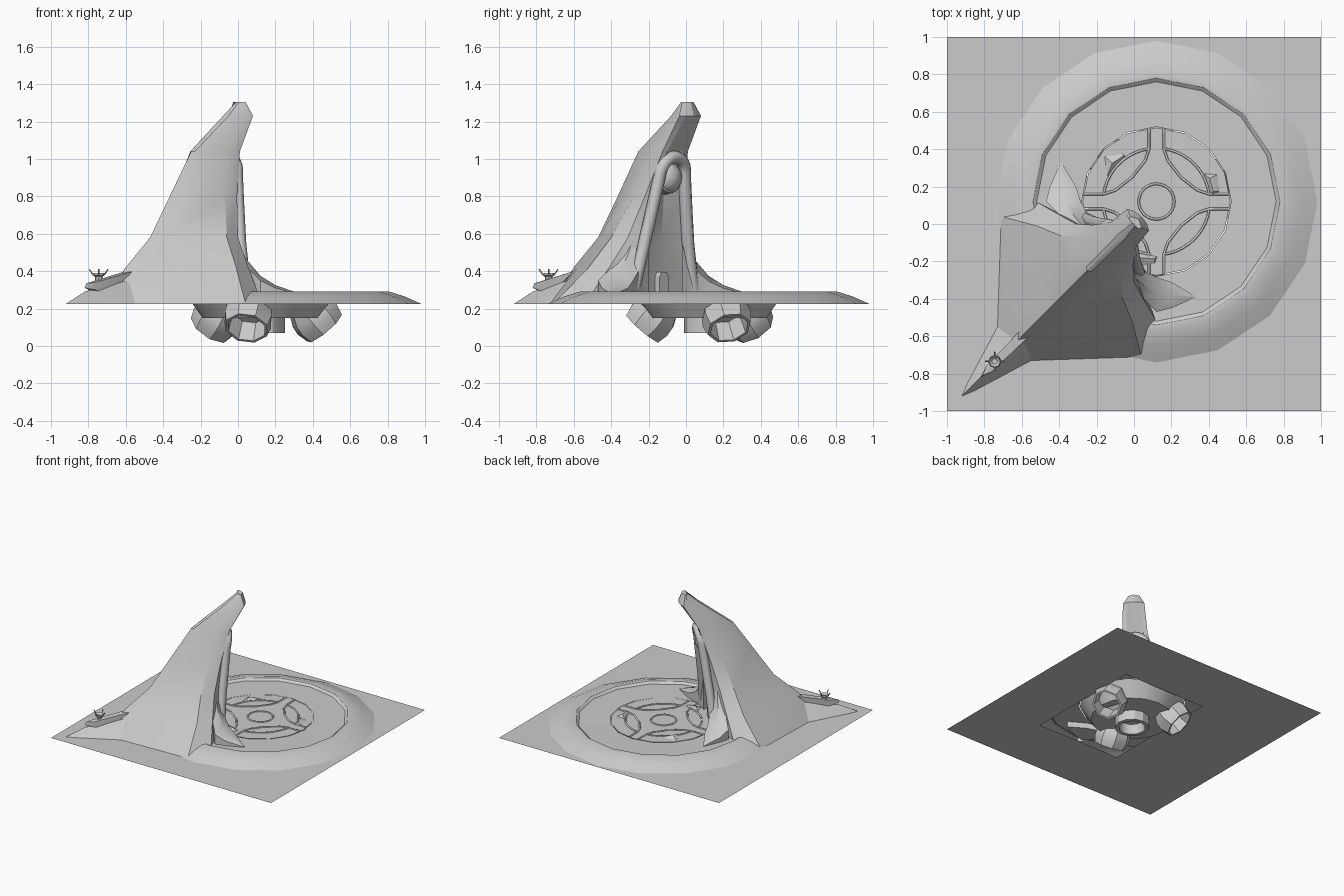
import bpy, bmesh, math
from mathutils import Vector

if "Cube" in bpy.data.objects:
    bpy.data.objects.remove(bpy.data.objects["Cube"])

C = 0.12          # dais centre on both axes
R2 = math.sqrt(0.5)


def finish(name, bm, angle=30):
    bmesh.ops.recalc_face_normals(bm, faces=bm.faces)
    me = bpy.data.meshes.new(name)
    bm.to_mesh(me)
    bm.free()
    ob = bpy.data.objects.new(name, me)
    bpy.context.collection.objects.link(ob)
    bpy.ops.object.select_all(action='DESELECT')
    bpy.context.view_layer.objects.active = ob
    ob.select_set(True)
    bpy.ops.object.shade_smooth_by_angle(angle=math.radians(angle))
    return ob


def loft(name, rings, closed=True, cap_start=False, cap_end=False, angle=30):
    bm = bmesh.new()
    vs = [[bm.verts.new(p) for p in r] for r in rings]
    n = len(rings[0])
    for a, b in zip(vs, vs[1:]):
        for i in range(n if closed else n - 1):
            j = (i + 1) % n
            bm.faces.new((a[i], a[j], b[j], b[i]))
    if cap_start:
        bm.faces.new(vs[0])
    if cap_end:
        bm.faces.new(vs[-1])
    return finish(name, bm, angle)


def lathe(name, profile, sides, origin, axis=(0, 0, 1), **kw):
    q = Vector((0, 0, 1)).rotation_difference(Vector(axis))
    ring = lambda r, z: [Vector(origin) + q @ Vector((r * math.cos(t), r * math.sin(t), z))
                         for t in (2 * math.pi * i / sides for i in range(sides))]
    return loft(name, [ring(r, z) for r, z in profile], **kw)


def hull(name, pts):
    bm = bmesh.new()
    for p in pts:
        bm.verts.new(p)
    r = bmesh.ops.convex_hull(bm, input=bm.verts)
    bmesh.ops.delete(bm, geom=[v for v in r['geom_interior'] if v.is_valid], context='VERTS')
    return finish(name, bm)


def tube(name, pts, radius, cyclic=False, res=1):
    cu = bpy.data.curves.new(name, 'CURVE')
    cu.dimensions = '3D'
    cu.bevel_depth = radius
    cu.bevel_resolution = res
    sp = cu.splines.new('POLY')
    sp.points.add(len(pts) - 1)
    for p, co in zip(sp.points, pts):
        p.co = (*co, 1)
    sp.use_cyclic_u = cyclic
    ob = bpy.data.objects.new(name, cu)
    bpy.context.collection.objects.link(ob)
    return ob


def flip(p):      # mirror across the diagonal plane
    return (p[1], p[0], p[2])


def diag(u, v, z):   # along the diagonal, across it, up
    return ((u + v) * R2, (u - v) * R2, z)


# square ground sheet with a rectangular opening
bm = bmesh.new()
bmesh.ops.create_grid(bm, x_segments=8, y_segments=8, size=1)
bmesh.ops.translate(bm, verts=bm.verts, vec=(0, 0, 0.225))
hole = [f for f in bm.faces if -0.25 < f.calc_center_median().x < 0.5 and abs(f.calc_center_median().y) < 0.5]
bmesh.ops.delete(bm, geom=hole, context='FACES')
finish("ground_sheet", bm)

# round dais and the sunken disc with its tapered hull below
lathe("dais", [(0.86, 0.225), (0.77, 0.265), (0.69, 0.29), (0.66, 0.288), (0.64, 0.272), (0.40, 0.27)],
      16, (C, C, 0), angle=25)
lathe("centre_disc", [(0.395, 0.271), (0.31, 0.15)], 16, (C, C, 0), cap_start=True, cap_end=True)

# raised line pattern on the disc
circ = lambda r, a0, a1, n: [(C + r * math.cos(math.radians(a0 + (a1 - a0) * i / n)),
                              C + r * math.sin(math.radians(a0 + (a1 - a0) * i / n)), 0.271) for i in range(n + 1)]
tube("inner_ring", circ(0.095, 0, 345, 23), 0.007, True)
for k in range(4):
    a = 90 * k
    tube("ring_arc", circ(0.285, a + 9, a + 81, 10), 0.007)
    curve = [(0.39, 0.04), (0.28, 0.04), (0.22, 0.06), (0.13, 0.13), (0.06, 0.22), (0.04, 0.28), (0.04, 0.39)]
    ca, sa = round(math.cos(math.radians(a))), round(math.sin(math.radians(a)))
    tube("spoke_curve", [(C + ca * x - sa * y, C + sa * x + ca * y, 0.271) for x, y in curve], 0.007)

# nozzles: one straight in the centre, three splayed
bell = [(0.0955, 0.0), (0.13, 0.07), (0.135, 0.12), (0.12, 0.18), (0.105, 0.18), (0.095, 0.06)]
lathe("centre_nozzle", [(0.10, 0.0), (0.13, 0.0), (0.13, 0.09), (0.10, 0.09), (0.09, 0.0)],
      12, (C, C, 0.16), axis=(0.001, 0, -1), cap_end=True)
for a in (18, 138, 258):
    d = Vector((math.cos(math.radians(a)), math.sin(math.radians(a)), 0))
    ax = (d * 0.66 + Vector((0, 0, -0.75))).normalized()
    rim = Vector((C, C, 0.095)) + d * 0.36
    lathe("splayed_nozzle", bell, 8, rim - ax * 0.18, axis=ax, cap_start=True, cap_end=True)

# tower: half sections (ridge, rear, side, front corner, panel edge, panel middle)
sections = [
    (0.225, [(-.72, -.72), (-.55, -.73), (.04, -.71), (.13, -.54), (.0, -.28), (-.14, -.14)]),
    (0.42, [(-.60, -.60), (-.46, -.58), (-.01, -.52), (.055, -.41), (.0, -.24), (-.14, -.14)]),
    (0.58, [(-.47, -.47), (-.37, -.46), (-.06, -.40), (.0, -.31), (-.01, -.22), (-.13, -.13)]),
    (0.80, [(-.365, -.365), (-.31, -.35), (-.07, -.28), (-.005, -.22), (-.02, -.17), (-.12, -.12)]),
    (1.04, [(-.25, -.25), (-.23, -.255), (-.06, -.18), (.01, -.125), (-.01, -.10), (-.07, -.07)]),
    (1.23, [(-.07, -.07), (-.05, -.08), (.06, -.05), (.08, -.035), (.07, .0), (.04, .04)]),
    (1.305, [(.0, .0), (.005, -.01), (.025, -.025), (.04, -.02), (.035, .0), (.025, .025)]),
]
rings = []
for z, half in sections:
    h = [(x, y, z) for x, y in half]
    rings.append(h + [flip(p) for p in h[-2:0:-1]])
loft("tower", rings, cap_end=True, angle=22)

# nose ledge and hood at the rear corner
ledge = [(-.89, -.85, .225), (-.72, -.78, .225), (-.55, -.73, .225), (-.80, -.78, .29), (-.55, -.60, .36)]
hood = [(-.79, -.76, .30), (-.79, -.76, .34), (-.70, -.73, .27), (-.68, -.68, .37), (-.56, -.60, .40)]
hull("nose_ledge", ledge + [flip(p) for p in ledge] + [(-.92, -.92, .225), (-.82, -.82, .29)])
hull("nose_hood", hood + [flip(p) for p in hood] + [(-.82, -.82, .31), (-.81, -.81, .335)])

# small pronged cup on the nose
P = Vector((-.745, -.735, .34))
lathe("cup", [(0.02, 0), (0.02, 0.03), (0.035, 0.04), (0.03, 0.05), (0.015, 0.035)], 8, P, cap_end=True)
for k in range(4):
    d = Vector((math.cos(k * math.pi / 2), math.sin(k * math.pi / 2), 0))
    tube("cup_prong", [P + d * 0.03 + Vector((0, 0, .04)), P + d * 0.05 + Vector((0, 0, .07))], 0.004)

# curved feet sweeping down onto the dais
foot = [(-.02, -.34, -.20, .62), (.005, -.36, -.22, .55), (.04, -.39, -.245, .47), (.12, -.47, -.285, .375),
        (.20, -.45, -.31, .325), (.33, -.392, -.388, .28)]
for name, m in (("right_foot", lambda p: p), ("left_foot", flip)):
    loft(name, [[m(p) for p in ((x, y0, .225), (x, y0, z * .8 + .05), (x, (y0 + y1) / 2, z),
                                (x, y1, z * .75 + .065), (x, y1, .225))] for x, y0, y1, z in foot],
         cap_start=True, cap_end=True)

# arched frame around the front panel
leg = [(.235, -.17, .27), (.205, -.165, .38), (.165, -.15, .55), (.125, -.125, .75)]
arc = [(.095 * math.cos(t), -.105 + .02 * math.sin(t), .91 + .10 * math.sin(t))
       for t in (math.pi * i / 12 for i in range(13))]
path = [diag(u, v, z) for v, u, z in leg + arc + [(-v, u, z) for v, u, z in leg[::-1]]]
tube("arch_frame", path, 0.034, res=2)

# domed lamp under the arch and the backing behind it
lathe("lamp", [(0.085, 0), (0.085, 0.03), (0.075, 0.035), (0.065, 0.055), (0.04, 0.072), (0.012, 0.08)],
      16, diag(-.15, 0, .90), axis=(1, 1, 0.1), cap_end=True)
lathe("lamp_backing", [(0.10, 0), (0.10, 0.06)], 16, diag(-.20, 0, .91), axis=(1, 1, 0), cap_end=True)

# small arched door at the foot of the panel
door = [(-.035, .25), (.035, .25), (.035, .37), (.02, .395), (-.02, .395), (-.035, .37)]
loft("door", [[diag(u, v, z) for v, z in door] for u in (-.23, -.165)], cap_end=True)
